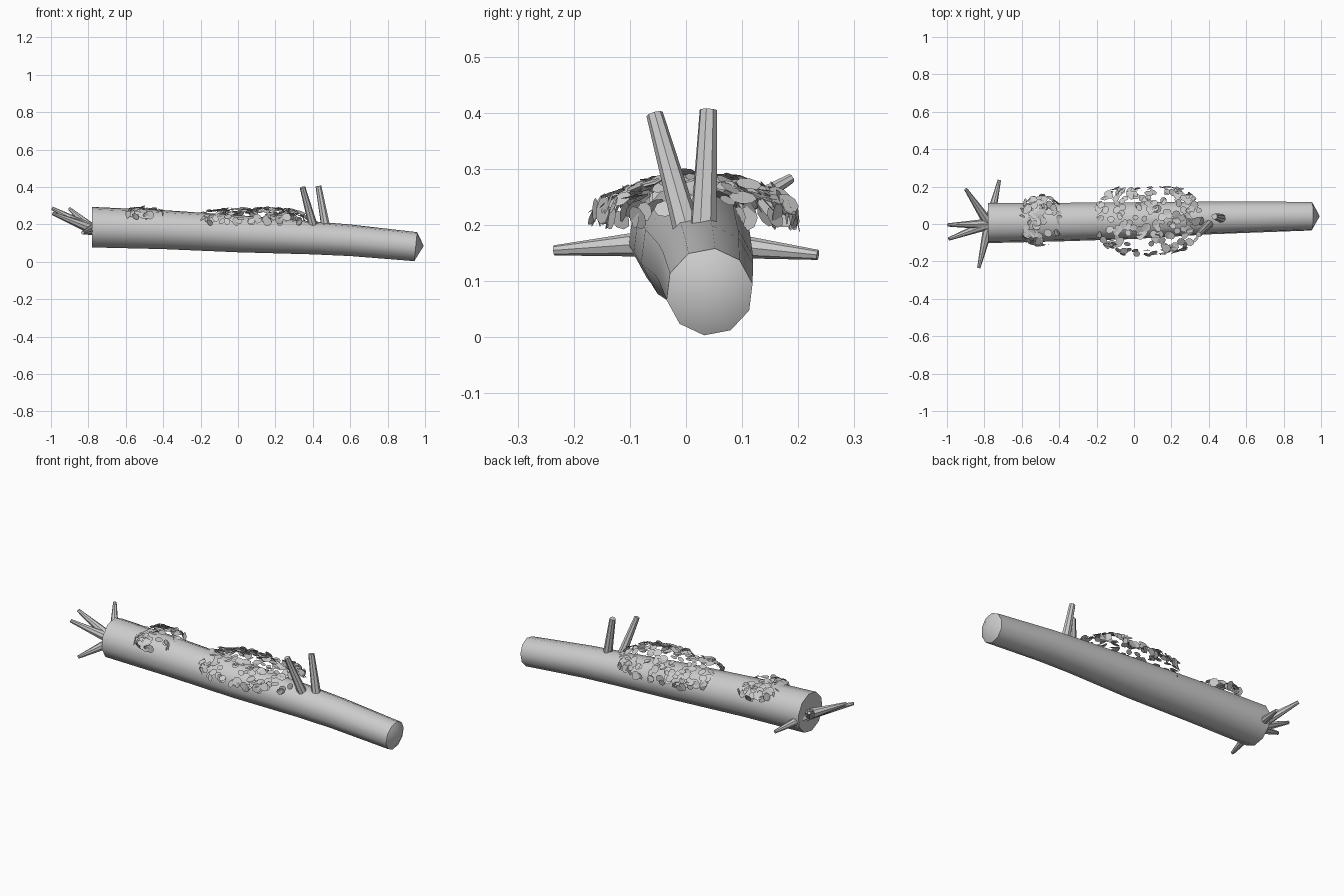
import bpy, bmesh, math, random
from mathutils import Vector, Matrix

random.seed(7)
cube = bpy.data.objects.get("Cube")
if cube:
    bpy.data.objects.remove(cube, do_unlink=True)

grey = bpy.data.materials.new("pale grey")
grey.use_nodes = True
grey.diffuse_color = (0.6, 0.6, 0.6, 1)
grey.node_tree.nodes["Principled BSDF"].inputs["Base Color"].default_value = (0.6, 0.6, 0.6, 1)


def finish(name, bm, smooth=True):
    mesh = bpy.data.meshes.new(name)
    bm.normal_update()
    bm.to_mesh(mesh)
    bm.free()
    mesh.materials.append(grey)
    obj = bpy.data.objects.new(name, mesh)
    bpy.context.collection.objects.link(obj)
    if smooth:
        bpy.ops.object.select_all(action='DESELECT')
        obj.select_set(True)
        bpy.context.view_layer.objects.active = obj
        bpy.ops.object.shade_smooth_by_angle(angle=math.radians(42))
    return obj


# Trunk: a tapering, gently bent tube with a flat root end and a pointed far end
def build_trunk():
    path = [(-0.78, 0.005, 0.185, 0.109), (-0.4, 0.01, 0.172, 0.105),
            (0, 0.018, 0.150, 0.100), (0.4, 0.032, 0.128, 0.089),
            (0.6, 0.036, 0.115, 0.085), (0.95, 0.042, 0.081, 0.078)]
    sides = 10
    bm = bmesh.new()
    rings = []
    for i, (x, y, z, r) in enumerate(path):
        lean = 0.1 if i == len(path) - 1 else 0
        ring = []
        for k in range(sides):
            a = math.tau * (k + 0.3) / sides
            up = r * math.sin(a)
            ring.append(bm.verts.new((x + lean * up, y + r * math.cos(a), z + up)))
        rings.append(ring)
    for a, b in zip(rings, rings[1:]):
        for k in range(sides):
            n = (k + 1) % sides
            bm.faces.new((a[k], a[n], b[n], b[k]))
    bm.faces.new(rings[0])
    tip = bm.verts.new((0.993, 0.042, 0.085))
    for k in range(sides):
        bm.faces.new((rings[-1][k], rings[-1][(k + 1) % sides], tip))
    bmesh.ops.recalc_face_normals(bm, faces=bm.faces)
    finish("trunk", bm)


# Tapered peg between two points, used for branches and roots
def peg(name, start, end, r1, r2):
    start, end = Vector(start), Vector(end)
    axis = end - start
    turn = axis.to_track_quat('Z', 'Y').to_matrix().to_4x4()
    bm = bmesh.new()
    bmesh.ops.create_cone(bm, cap_ends=True, segments=8, radius1=r1, radius2=r2,
                          depth=axis.length,
                          matrix=Matrix.Translation((start + end) / 2) @ turn)
    finish(name, bm)


# Clump: small flat leaves scattered over a low dome
def leaf_clump(name, count, centre, size, power):
    bm = bmesh.new()
    for i in range(count):
        t = random.uniform(-1, 1)
        a = random.uniform(-0.12, math.pi + 0.12)
        shrink = (1 - abs(t) ** power) ** 0.5 * random.uniform(0.88, 1.04)
        spot = Vector((size[0] * t, size[1] * shrink * math.cos(a),
                       size[2] * (0.3 + 0.7 * shrink) * math.sin(a)))
        normal = Vector((spot.x / size[0] ** 2, spot.y / size[1] ** 2, spot.z / size[2] ** 2))
        normal.normalize()
        normal += Vector([random.uniform(-0.4, 0.4) for _ in range(3)])
        turn = normal.to_track_quat('Z', 'Y').to_matrix().to_4x4()
        spin = Matrix.Rotation(random.uniform(0, math.tau), 4, 'Z')
        r = random.uniform(0.017, 0.026)
        shape = Matrix.Diagonal((r, r * random.uniform(0.75, 1), 1, 1))
        bmesh.ops.create_circle(bm, cap_ends=True, segments=8, radius=1,
                                matrix=Matrix.Translation(Vector(centre) + spot) @ turn @ spin @ shape)
    finish(name, bm, smooth=False)


build_trunk()

peg("front_branch", (0.405, 0.005, 0.18), (0.345, -0.056, 0.398), 0.025, 0.015)
peg("back_branch", (0.472, 0.03, 0.17), (0.43, 0.04, 0.405), 0.025, 0.016)

root_tips = [(-0.83, -0.235, 0.155), (-0.72, 0.235, 0.147), (-0.9, 0.187, 0.283),
             (-0.995, -0.005, 0.287), (-0.99, -0.08, 0.258)]
for i, tip in enumerate(root_tips):
    peg(f"root_{i + 1}", (-0.775, 0.0, 0.172), tip, 0.029, 0.009)

leaf_clump("large_leaf_clump", 210, (0.075, 0.02, 0.215), (0.285, 0.18, 0.072), 4)
leaf_clump("small_leaf_clump", 75, (-0.5, 0.015, 0.245), (0.11, 0.13, 0.043), 4)
